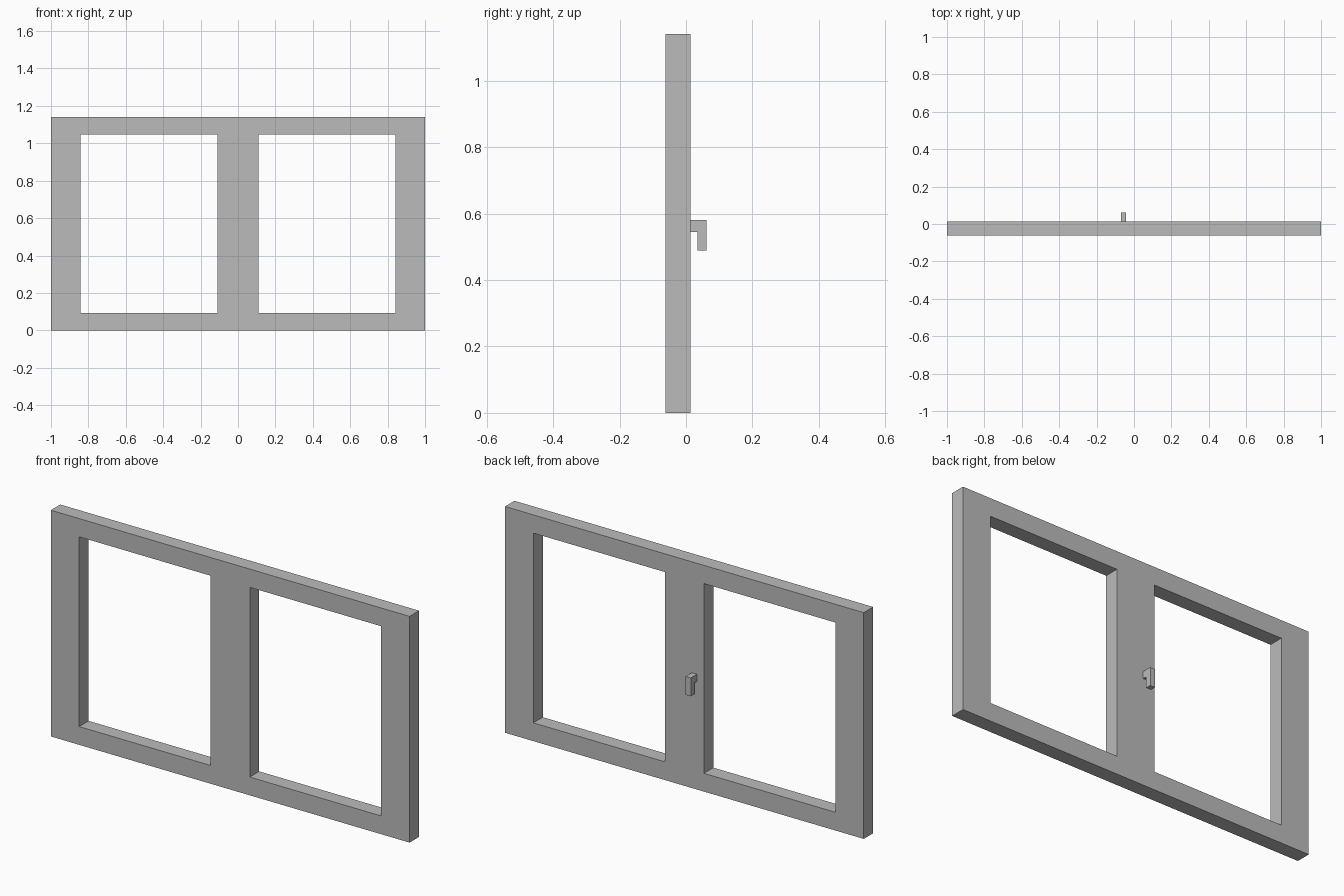
import bpy
import bmesh
from mathutils import Vector

cube = bpy.data.objects.get("Cube")
if cube:
    bpy.data.objects.remove(cube, do_unlink=True)

# Single painted finish
grey = bpy.data.materials.new("plain_grey")
grey.use_nodes = True
colour = (0.5, 0.5, 0.5, 1)
grey.diffuse_color = colour
bsdf = next(n for n in grey.node_tree.nodes if n.type == 'BSDF_PRINCIPLED')
bsdf.inputs["Base Color"].default_value = colour


def extruded_cells(name, to_point, us, vs, holes, sweep):
    """Fill a grid of cells except the holes, then sweep it into a solid."""
    bm = bmesh.new()
    verts = {(i, j): bm.verts.new(to_point(u, v))
             for i, u in enumerate(us) for j, v in enumerate(vs)}
    for i in range(len(us) - 1):
        for j in range(len(vs) - 1):
            if (i, j) not in holes:
                bm.faces.new([verts[c] for c in
                              ((i, j), (i + 1, j), (i + 1, j + 1), (i, j + 1))])
    loose = [v for v in bm.verts if not v.link_faces]
    bmesh.ops.delete(bm, geom=loose, context='VERTS')
    result = bmesh.ops.extrude_face_region(bm, geom=bm.faces[:], use_keep_orig=True)
    moved = [g for g in result["geom"] if isinstance(g, bmesh.types.BMVert)]
    bmesh.ops.translate(bm, verts=moved, vec=Vector(sweep))
    # Merge coplanar cells into clean flat faces
    bmesh.ops.dissolve_limit(bm, angle_limit=0.01, verts=bm.verts[:], edges=bm.edges[:])
    bmesh.ops.recalc_face_normals(bm, faces=bm.faces[:])
    mesh = bpy.data.meshes.new(name)
    bm.to_mesh(mesh)
    bm.free()
    mesh.materials.append(grey)
    obj = bpy.data.objects.new(name, mesh)
    bpy.context.collection.objects.link(obj)
    return obj


# Frame with two openings either side of the central post
front, back = -0.062, 0.013
extruded_cells("window_frame", lambda x, z: (x, front, z),
               [-1, -0.842, -0.109, 0.109, 0.842, 1],
               [0, 0.092, 1.048, 1.14],
               {(1, 1), (3, 1)}, (0, back - front, 0))

# Hooked handle on the back of the post
left, right = -0.07, -0.042
extruded_cells("handle", lambda y, z: (left, y, z),
               [back, 0.034, 0.062], [0.488, 0.545, 0.581],
               {(0, 0)}, (right - left, 0, 0))
